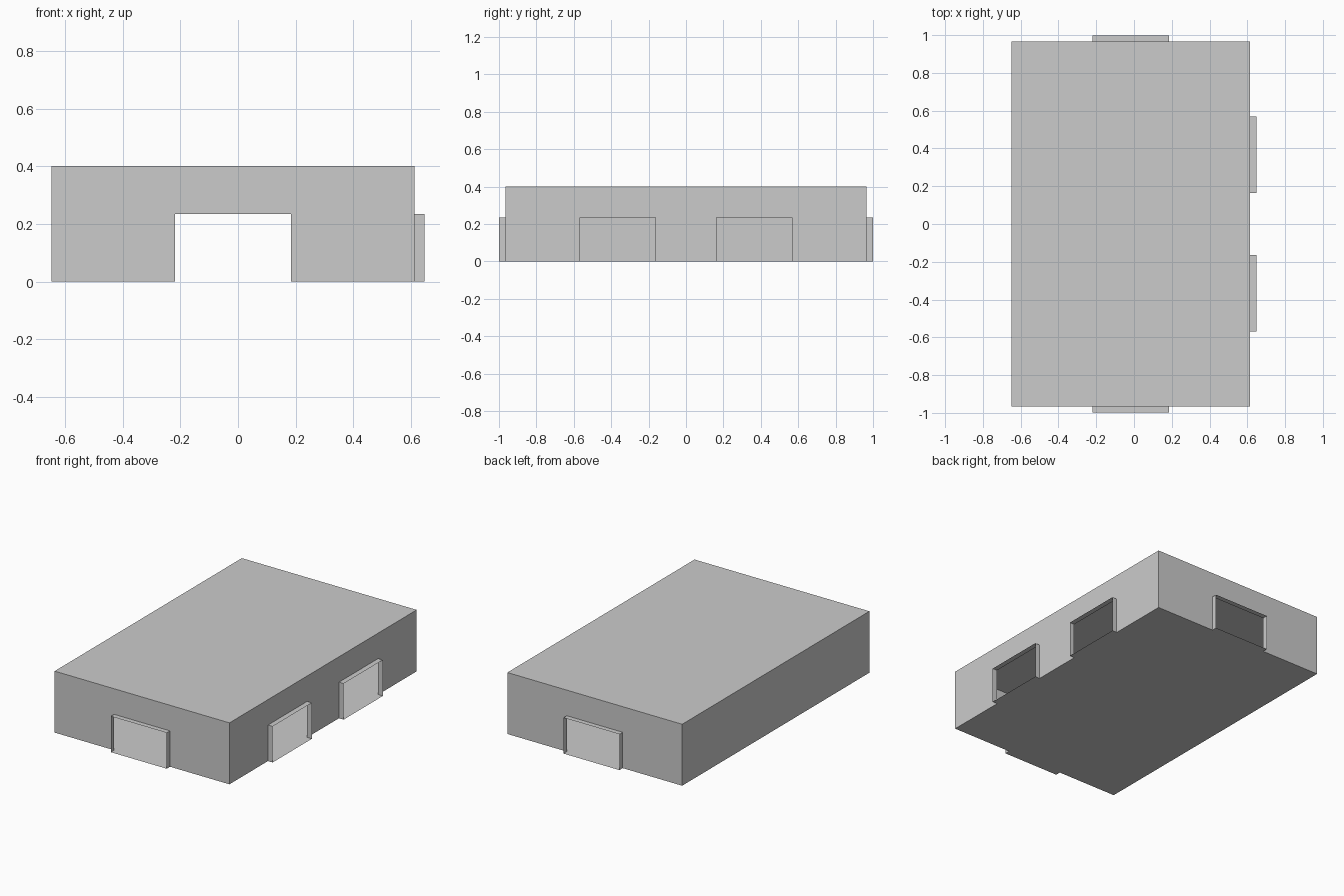
import bpy
from mathutils import Vector

if "Cube" in bpy.data.objects:
    bpy.data.objects.remove(bpy.data.objects["Cube"], do_unlink=True)

# Main sizes
LEFT, RIGHT, HALF_Y, HEIGHT = -0.648, 0.614, 0.965, 0.401
DEPTH = 0.034        # how far the door frames stick out
HALF_DOOR = 0.202    # half the door width
UP = Vector((0, 0, 1))

grey = bpy.data.materials.new("plain_grey")
grey.use_nodes = True
colour = (0.6, 0.6, 0.6, 1)
grey.diffuse_color = colour
grey.node_tree.nodes["Principled BSDF"].inputs["Base Color"].default_value = colour


def sheet(name, verts, faces):
    """Thin surface object."""
    mesh = bpy.data.meshes.new(name)
    mesh.from_pydata([tuple(v) for v in verts], [], faces)
    mesh.materials.append(grey)
    obj = bpy.data.objects.new(name, mesh)
    bpy.context.collection.objects.link(obj)
    return obj


def wall(side, start, end, doors=(), door_height=0.234):
    """Wall from start to end with door openings, each with a frame and sill."""
    start, end = Vector(start), Vector(end)
    length = (end - start).length
    along = (end - start).normalized()
    out = along.cross(UP)

    # Wall outline stepping up around each opening
    outline = [(0, 0)]
    for centre in doors:
        a, b = centre - HALF_DOOR, centre + HALF_DOOR
        outline += [(a, 0), (a, door_height), (b, door_height), (b, 0)]
    outline += [(length, 0), (length, HEIGHT), (0, HEIGHT)]
    points = [start + along * u + UP * h for u, h in outline]
    sheet(side + "_wall", points, [list(range(len(points)))])

    # Jambs and lintel, then the sill that carries the floor outwards
    for i in range(len(doors)):
        inner = points[1 + 4 * i:5 + 4 * i]
        verts = inner + [p + out * DEPTH for p in inner]
        frame = [(k, k + 4, k + 5, k + 1) for k in range(3)]
        sheet(f"{side}_door_frame_{i + 1}", verts, frame)
        sheet(f"{side}_door_sill_{i + 1}", verts, [(0, 3, 7, 4)])


# Floor and roof
corners = [Vector((x, y, 0)) for x, y in
           ((LEFT, -HALF_Y), (RIGHT, -HALF_Y), (RIGHT, HALF_Y), (LEFT, HALF_Y))]
sheet("floor", corners, [(3, 2, 1, 0)])
sheet("roof", [c + UP * HEIGHT for c in corners], [(0, 1, 2, 3)])

# Four walls: one door at each end, two on one long side
middle = (RIGHT - LEFT) / 2
long_side_doors = (HALF_Y - 0.366, HALF_Y + 0.366)
wall("front", corners[0], corners[1], (middle,))
wall("left", corners[1], corners[2], long_side_doors, 0.235)
wall("back", corners[2], corners[3], (middle,))
wall("right", corners[3], corners[0])
